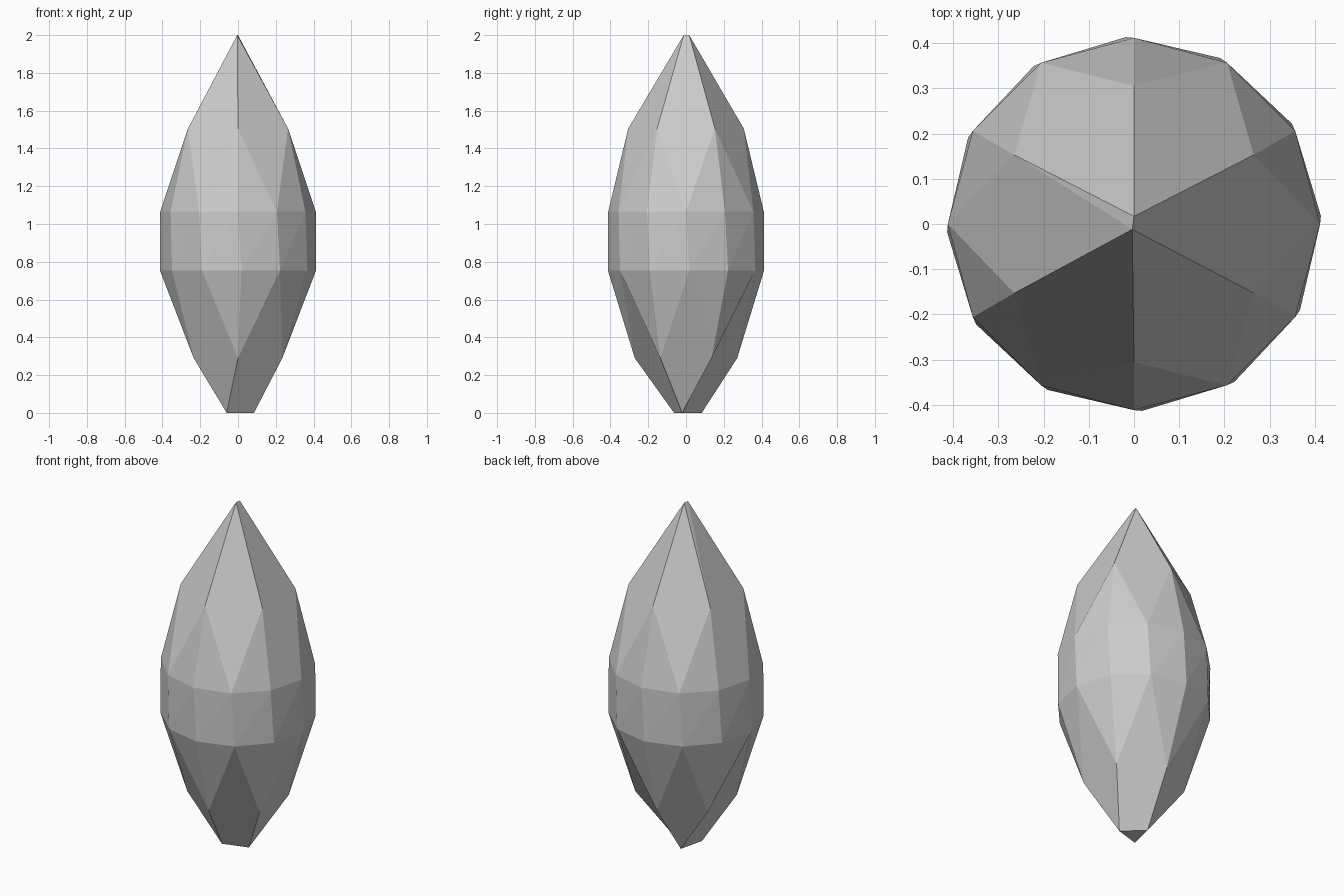
import bpy
import bmesh
from math import cos, sin, radians

if "Cube" in bpy.data.objects:
    bpy.data.objects.remove(bpy.data.objects["Cube"], do_unlink=True)

bm = bmesh.new()


def ring(count, radius, z, start):
    """Evenly spaced corners, counter-clockwise from the start angle."""
    angles = [radians(start + 360 * i / count) for i in range(count)]
    return [bm.verts.new((radius * cos(a), radius * sin(a), z)) for a in angles]


def facet(*corners):
    """Face from corners, skipping repeated neighbours."""
    loop = [v for i, v in enumerate(corners) if v is not corners[i - 1]]
    bm.faces.new(loop)


# Levels of the cut stone; even girdle corners lie below the crown corners
crown = ring(6, 0.306, 1.505, 30)
upper_girdle = ring(12, 0.412, 1.065, 30)
lower_girdle = ring(12, 0.414, 0.755, 32.5)
pavilion = ring(6, 0.271, 0.29, 30)
base = ring(3, 0.087, 0, -13.5)
tip_back = bm.verts.new((0, 0.017, 2))
tip_front = bm.verts.new((-0.004, -0.012, 2))

# Which tip and base corner each ridge runs to, counter-clockwise from 30 degrees
tips = [tip_back] * 3 + [tip_front] * 3
feet = [base[i] for i in (0, 1, 1, 2, 2, 0)]

for i in range(6):
    j = (i + 1) % 6
    left, mid, right = 2 * i, 2 * i + 1, 2 * j
    # Crown: large kite and the two small triangles beside its point
    top_left = tip_front if i == 2 else tips[i]
    facet(crown[i], upper_girdle[mid], crown[j], tips[j], top_left)
    facet(crown[i], upper_girdle[left], upper_girdle[mid])
    facet(crown[j], upper_girdle[mid], upper_girdle[right])
    # Pavilion: the same pattern upside down
    facet(pavilion[j], lower_girdle[mid], pavilion[i], feet[i], feet[j])
    facet(pavilion[i], lower_girdle[mid], lower_girdle[left])
    facet(pavilion[j], lower_girdle[right], lower_girdle[mid])

# Sliver facet beside the tip edge, and the small base
facet(tip_back, crown[2], tip_front)
facet(*reversed(base))

# Girdle band, split along the short diagonals
for i in range(12):
    j = (i + 1) % 12
    facet(upper_girdle[i], lower_girdle[i], upper_girdle[j])
    facet(lower_girdle[i], lower_girdle[j], upper_girdle[j])

bmesh.ops.recalc_face_normals(bm, faces=bm.faces)
mesh = bpy.data.meshes.new("crystal")
bm.to_mesh(mesh)
bm.free()

# Plain grey stone
grey = bpy.data.materials.new("stone grey")
grey.use_nodes = True
colour = (0.6, 0.6, 0.6, 1)
grey.diffuse_color = colour
grey.node_tree.nodes["Principled BSDF"].inputs["Base Color"].default_value = colour
mesh.materials.append(grey)

crystal = bpy.data.objects.new("crystal", mesh)
bpy.context.collection.objects.link(crystal)
